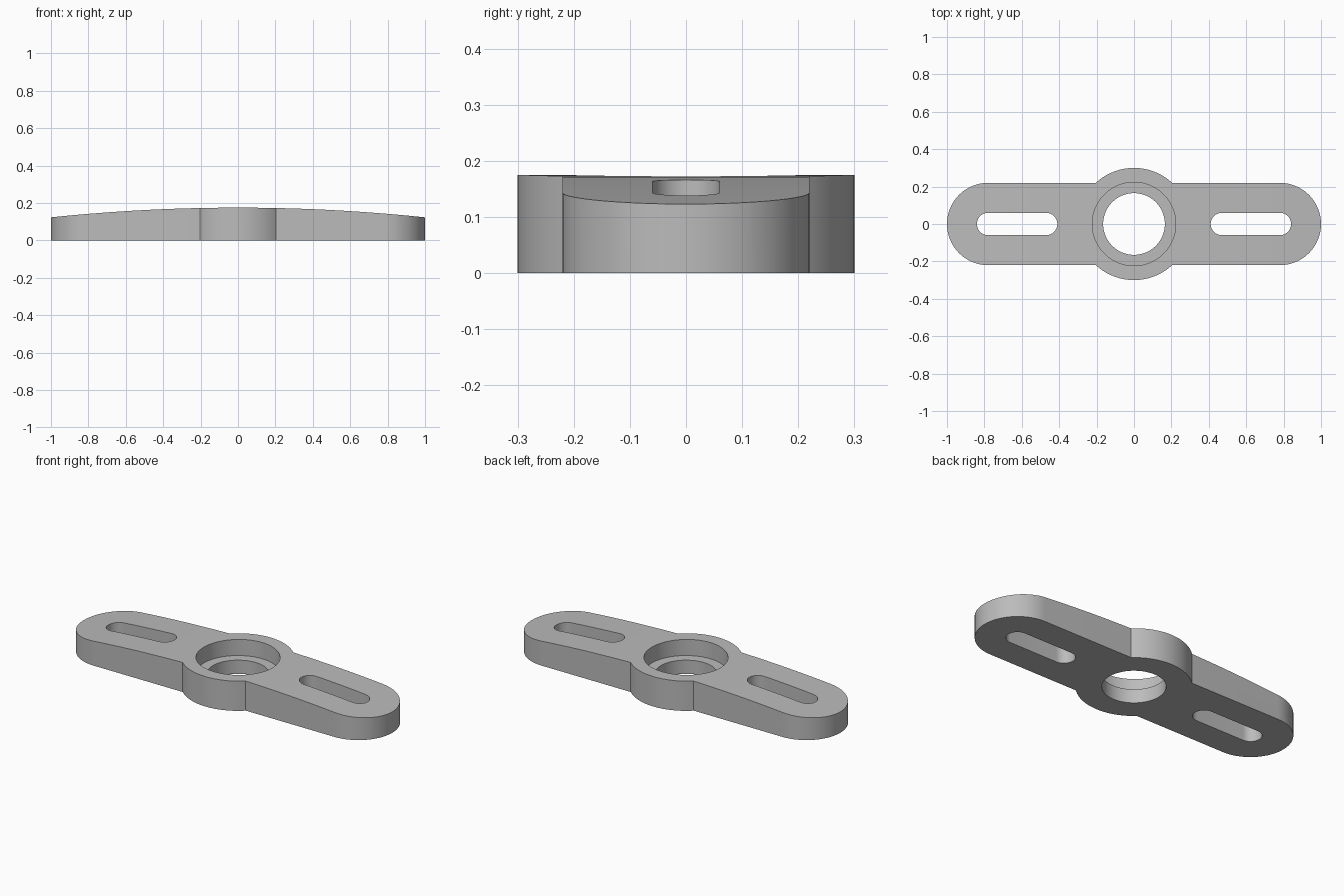
import bpy, bmesh
from math import sin, cos, pi, asin, sqrt

cube = bpy.data.objects.get("Cube")
if cube:
    bpy.data.objects.remove(cube, do_unlink=True)

HALF_LEN, ARM_R, BOSS_R = 1.0, 0.22, 0.30
CROWN, END_Z = 0.175, 0.123
LEDGE_Z, BORE_R, COUNTERBORE_R = 0.08, 0.165, 0.223
SLOT_R, SLOT_IN, SLOT_OUT = 0.06, 0.41, 0.84

grey = bpy.data.materials.new("plain_grey")
grey.use_nodes = True
colour = (0.5, 0.5, 0.5, 1)
grey.diffuse_color = colour
grey.node_tree.nodes["Principled BSDF"].inputs["Base Color"].default_value = colour


def arc(cx, cy, r, start, end, steps):
    """Points along an arc, both ends included."""
    angles = [start + (end - start) * i / steps for i in range(steps + 1)]
    return [(cx + r * cos(a), cy + r * sin(a)) for a in angles]


def prism(name, points, offset, push):
    """Extrude a closed loop of 3D points along push."""
    bm = bmesh.new()
    face = bm.faces.new([bm.verts.new(p) for p in points])
    result = bmesh.ops.extrude_face_region(bm, geom=[face])
    moved = [g for g in result["geom"] if isinstance(g, bmesh.types.BMVert)]
    bmesh.ops.translate(bm, verts=moved, vec=push)
    bmesh.ops.translate(bm, verts=bm.verts, vec=offset)
    bmesh.ops.recalc_face_normals(bm, faces=bm.faces)
    mesh = bpy.data.meshes.new(name)
    bm.to_mesh(mesh)
    bm.free()
    obj = bpy.data.objects.new(name, mesh)
    bpy.context.collection.objects.link(obj)
    obj.data.materials.append(grey)
    return obj


def upright(name, outline, bottom, top):
    return prism(name, [(x, y, 0) for x, y in outline], (0, 0, bottom), (0, 0, top - bottom))


def combine(target, tool, operation):
    """Apply a boolean and discard the helper."""
    bpy.context.view_layer.objects.active = target
    mod = target.modifiers.new(operation.lower(), "BOOLEAN")
    mod.operation, mod.object, mod.solver = operation, tool, "EXACT"
    bpy.ops.object.modifier_apply(modifier=mod.name)
    bpy.data.objects.remove(tool, do_unlink=True)


# Plan outline: two round-ended arms joined by a round boss
join = asin(ARM_R / BOSS_R)
tip = HALF_LEN - ARM_R
outline = (arc(tip, 0, ARM_R, -pi / 2, pi / 2, 40)
           + arc(0, 0, BOSS_R, join, pi - join, 32)
           + arc(-tip, 0, ARM_R, pi / 2, 3 * pi / 2, 40)
           + arc(0, 0, BOSS_R, pi + join, 2 * pi - join, 32))
plate = upright("slotted_plate", outline, 0, 0.3)

# Crowned top: a shallow arc across the full length
sag = CROWN - END_Z
crown_r = (HALF_LEN ** 2 + sag ** 2) / (2 * sag)
half = asin(1.02 * HALF_LEN / crown_r)
crown = arc(0, CROWN - crown_r, crown_r, pi / 2 - half, pi / 2 + half, 40)
side = [(x, -0.5, z) for x, z in crown]
side += [(side[-1][0], -0.5, -0.1), (side[0][0], -0.5, -0.1)]
combine(plate, prism("crown_helper", side, (0, 0, 0), (0, 1, 0)), "INTERSECT")

# Stepped centre hole
for radius, bottom in ((BORE_R, -0.1), (COUNTERBORE_R, LEDGE_Z)):
    circle = arc(0, 0, radius, 0, 2 * pi, 64)[:-1]
    combine(plate, upright("bore_helper", circle, bottom, 0.4), "DIFFERENCE")

# One slot through each arm
for side_sign in (-1, 1):
    slot = (arc(SLOT_OUT - SLOT_R, 0, SLOT_R, -pi / 2, pi / 2, 20)
            + arc(SLOT_IN + SLOT_R, 0, SLOT_R, pi / 2, 3 * pi / 2, 20))
    slot = [(x * side_sign, y) for x, y in slot]
    combine(plate, upright("slot_helper", slot, -0.1, 0.4), "DIFFERENCE")

bpy.ops.object.select_all(action="DESELECT")
plate.select_set(True)
bpy.context.view_layer.objects.active = plate
bpy.ops.object.shade_smooth_by_angle(angle=pi / 6)
